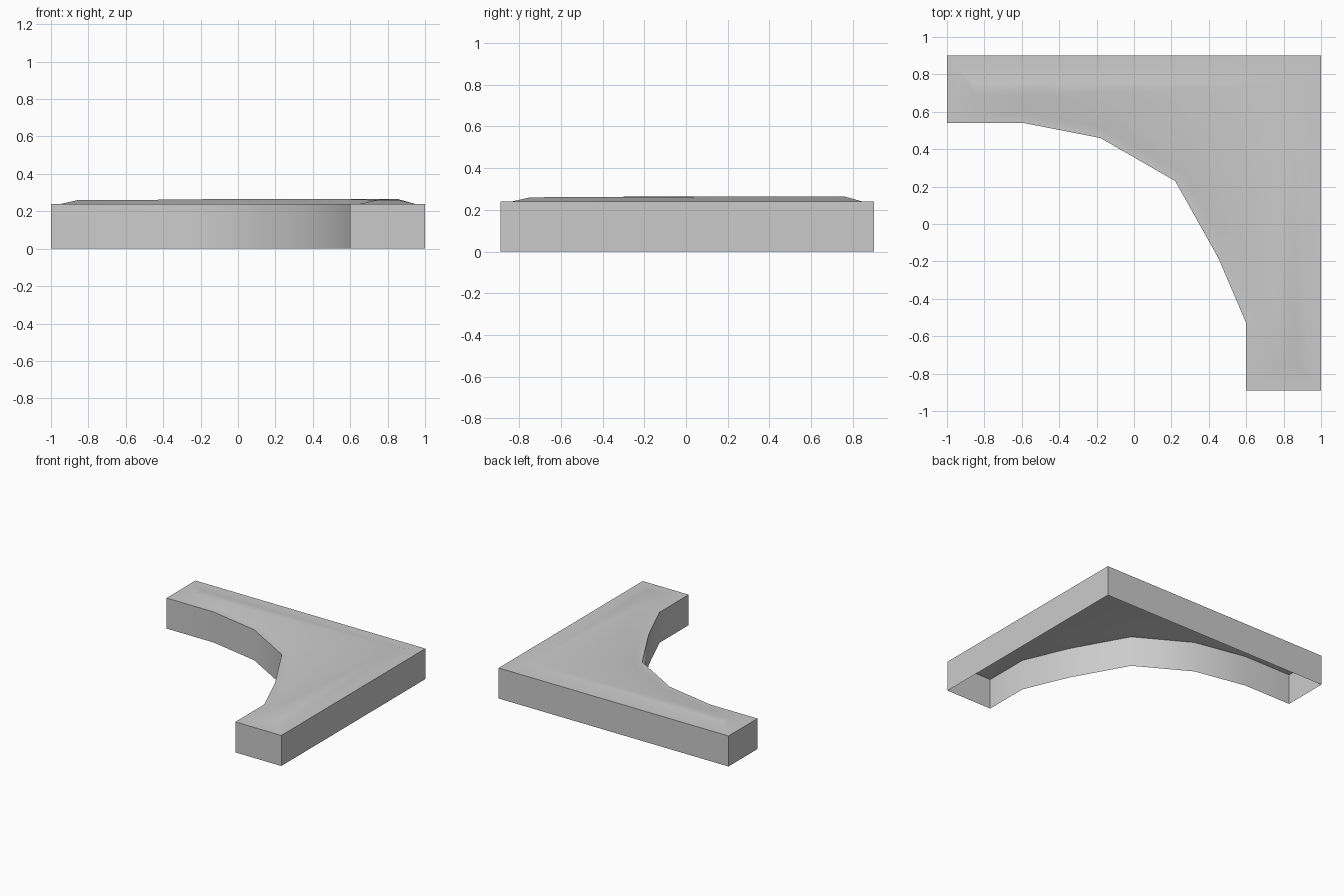
import bpy
import bmesh
import math

cube = bpy.data.objects.get("Cube")
if cube:
    bpy.data.objects.remove(cube, do_unlink=True)

# Plain grey finish
grey = bpy.data.materials.new("plain_grey")
grey.use_nodes = True
colour = (0.6, 0.6, 0.6, 1)
grey.diffuse_color = colour
grey.node_tree.nodes["Principled BSDF"].inputs["Base Color"].default_value = colour

# Plan of the corner slab: two straight arms joined by a concave arc
WALL_TOP = 0.24
ARC = [(0.6, -0.53), (0.45, -0.18), (0.22, 0.23), (-0.18, 0.46), (-0.59, 0.54)]
OUTLINE = [(-1, 0.54), (-1, 0.9), (1, 0.9), (1, -0.89), (0.6, -0.89)] + ARC

bm = bmesh.new()
top = bm.faces.new([bm.verts.new((x, y, WALL_TOP)) for x, y in reversed(OUTLINE)])

# Side walls, open underneath
walls = bmesh.ops.extrude_edge_only(bm, edges=list(top.edges))
for v in walls["geom"]:
    if isinstance(v, bmesh.types.BMVert):
        v.co.z = 0
bmesh.ops.recalc_face_normals(bm, faces=bm.faces)

# Flat rim, then a shallow slope up to the raised panel
for width in (0.055, 0.09):
    bmesh.ops.inset_region(bm, faces=[top], thickness=width, use_even_offset=True)
for v in top.verts:
    inner = v.co.x > -0.5 and v.co.y > -0.5
    v.co.z = 0.265 if inner else 0.26
bmesh.ops.triangulate(bm, faces=[top])

mesh = bpy.data.meshes.new("corner_slab")
bm.to_mesh(mesh)
bm.free()
mesh.materials.append(grey)
slab = bpy.data.objects.new("corner_slab", mesh)
bpy.context.collection.objects.link(slab)

# Soft shading over the arc and panel, crisp at the corners
bpy.ops.object.select_all(action="DESELECT")
slab.select_set(True)
bpy.context.view_layer.objects.active = slab
bpy.ops.object.shade_smooth_by_angle(angle=math.radians(40))
